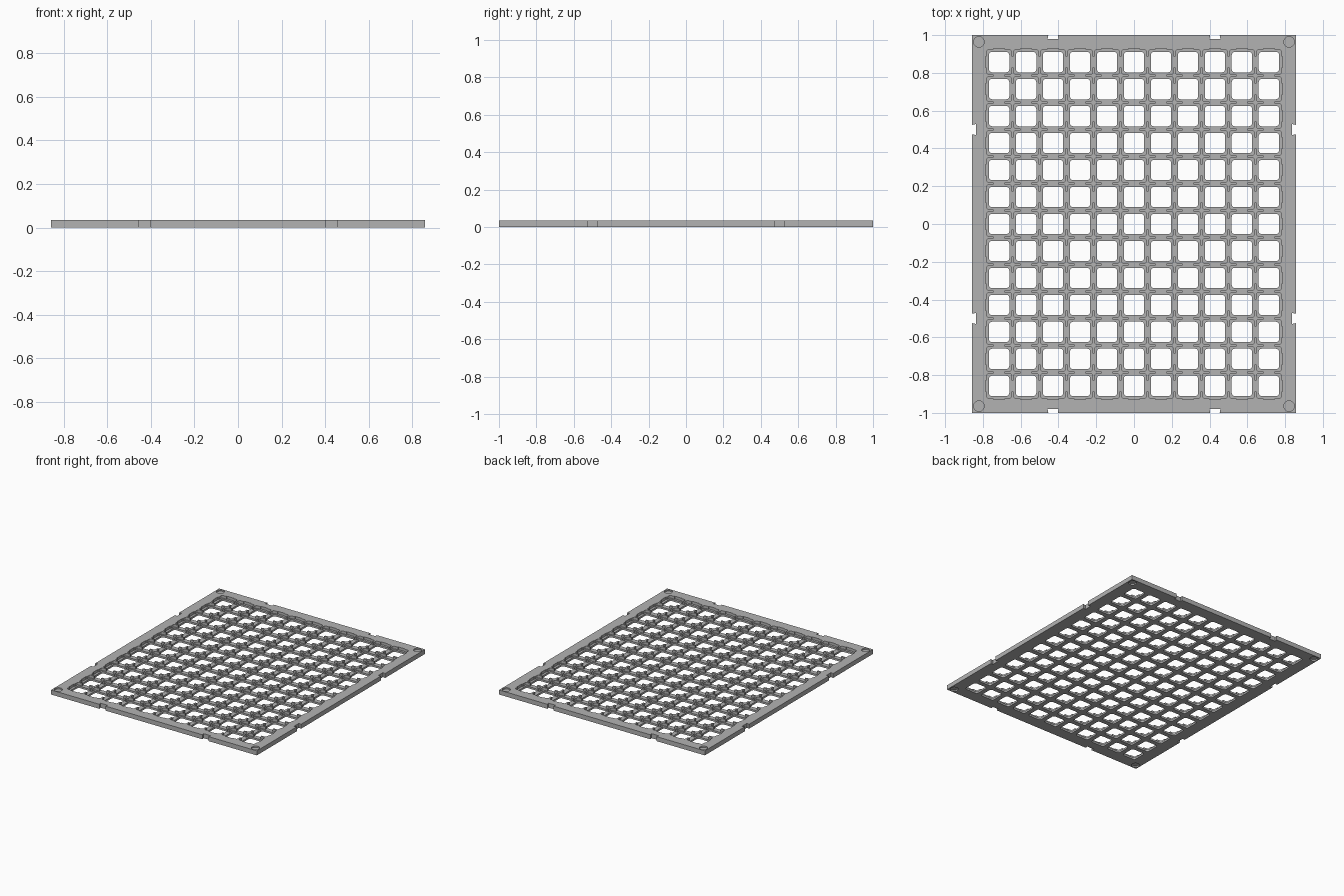
import bpy, bmesh, math
from mathutils import Vector

if "Cube" in bpy.data.objects:
    bpy.data.objects.remove(bpy.data.objects["Cube"])

# Main dimensions
P = 1 / 7                        # cell pitch
COLS, ROWS = 11, 13
W, L, H = 12 * P / 2, 1.0, 0.034  # half width, half length, height
FLOOR = 0.014                    # pocket floor height
RIB, ARM, FIL = 0.006, 0.042, 0.012  # half rib width, rib reach, fillet
HOLE, HOLE_R = 0.054, 0.016
PIN_R, PIN_DEPTH = 0.028, 0.010
GX, GY = COLS * P / 2, ROWS * P / 2

bm = bmesh.new()


def arc(cx, cy, r, start, end, n=4):
    step = math.radians(end - start) / n
    return [(cx + r * math.cos(math.radians(start) + i * step),
             cy + r * math.sin(math.radians(start) + i * step)) for i in range(n + 1)]


def turn(points, quarter):
    for _ in range(quarter):
        points = [(-y, x) for x, y in points]
    return points


def shift(points, dx, dy):
    return [(x + dx, y + dy) for x, y in points]


def loop(points, z):
    verts = [bm.verts.new((x, y, z)) for x, y in points]
    return verts, [bm.edges.new((verts[i - 1], verts[i])) for i in range(len(verts))]


def wall(points, z0, z1):
    """Vertical wall round an outline; returns its lower and upper edges."""
    (a, ea), (b, eb) = loop(points, z0), loop(points, z1)
    for i in range(len(a)):
        bm.faces.new((a[i - 1], a[i], b[i], b[i - 1]))
    return ea, eb


def fill(edges, up):
    bmesh.ops.triangle_fill(bm, edges=edges, use_beauty=True, normal=Vector((0, 0, up)))


# Fillet between two rib arms, in the positive quadrant
quarter = [(ARM, RIB)] + arc(RIB + FIL, RIB + FIL, FIL, 270, 180) + [(RIB, ARM)]


def pocket_side(cells):
    """One side of the pocket rim, running along x with the pocket at +y."""
    out = []
    for i in range(cells):
        left = quarter[::-1] + [(ARM, 0)]
        if i == 0:
            left = left[1:]
        right = [(P - x, y) for x, y in reversed(quarter[::-1] + [(ARM, 0)])]
        if i == cells - 1:
            right = right[:-2]       # the next side supplies this corner
            right = right[:-4]
        out += shift(left + right, (i - cells / 2) * P, 0)
    return out


def edge_notch(at):
    """Slightly dovetailed slot in an edge that runs along x."""
    return [(at - 0.025, 0), (at - 0.029, 0.02), (at + 0.029, 0.02), (at + 0.025, 0)]


# Outer outline with slots, and the scalloped pocket rim
outline, rim = [], []
for q in range(4):
    half, depth, at = (W, L, 3 * P) if q % 2 == 0 else (L, W, 0.5)
    side = [(-half, 0)] + edge_notch(-at) + edge_notch(at)
    outline += turn(shift(side, 0, -depth), q)
    cells, reach = (COLS, GY) if q % 2 == 0 else (ROWS, GX)
    rim += turn(shift(pocket_side(cells), 0, -reach), q)

bottom, top = wall(outline, 0, H)
floor, rim_top = wall(rim, FLOOR, H)
top += rim_top

# Rounded windows through the floor
window = []
for q in range(4):
    c = HOLE - HOLE_R
    window += turn(arc(c, c, HOLE_R, 0, 90), q)
for i in range(COLS):
    for j in range(ROWS):
        centre = ((i - (COLS - 1) / 2) * P, (j - (ROWS - 1) / 2) * P)
        low, high = wall(shift(window, *centre), 0, FLOOR)
        bottom += low
        floor += high

# Cross-shaped ribs where four cells meet
cross = []
for q in range(4):
    cross += turn(quarter, q)
for i in range(1, COLS):
    for j in range(1, ROWS):
        low, high = wall(shift(cross, i * P - GX, j * P - GY), FLOOR, H)
        floor += low
        fill(high, 1)

# Blind round pockets in the corners, above and below
circle = arc(0, 0, PIN_R, 0, 360, 32)[:-1]
for sx in (-1, 1):
    for sy in (-1, 1):
        pin = shift(circle, sx * (W - P / 4), sy * (L - P / 4))
        low, high = wall(pin, H - PIN_DEPTH, H)
        fill(low, 1)
        top += high
        low, high = wall(pin, 0, PIN_DEPTH)
        fill(high, -1)
        bottom += low

fill(bottom, -1)
fill(floor, 1)
fill(top, 1)
bmesh.ops.recalc_face_normals(bm, faces=bm.faces)

mesh = bpy.data.meshes.new("grid_tray")
bm.to_mesh(mesh)
bm.free()
tray = bpy.data.objects.new("grid_tray", mesh)
bpy.context.collection.objects.link(tray)

# Plain grey material
grey = bpy.data.materials.new("light_grey")
grey.use_nodes = True
colour = (0.45, 0.45, 0.45, 1)
grey.diffuse_color = colour
grey.node_tree.nodes["Principled BSDF"].inputs["Base Color"].default_value = colour
mesh.materials.append(grey)
